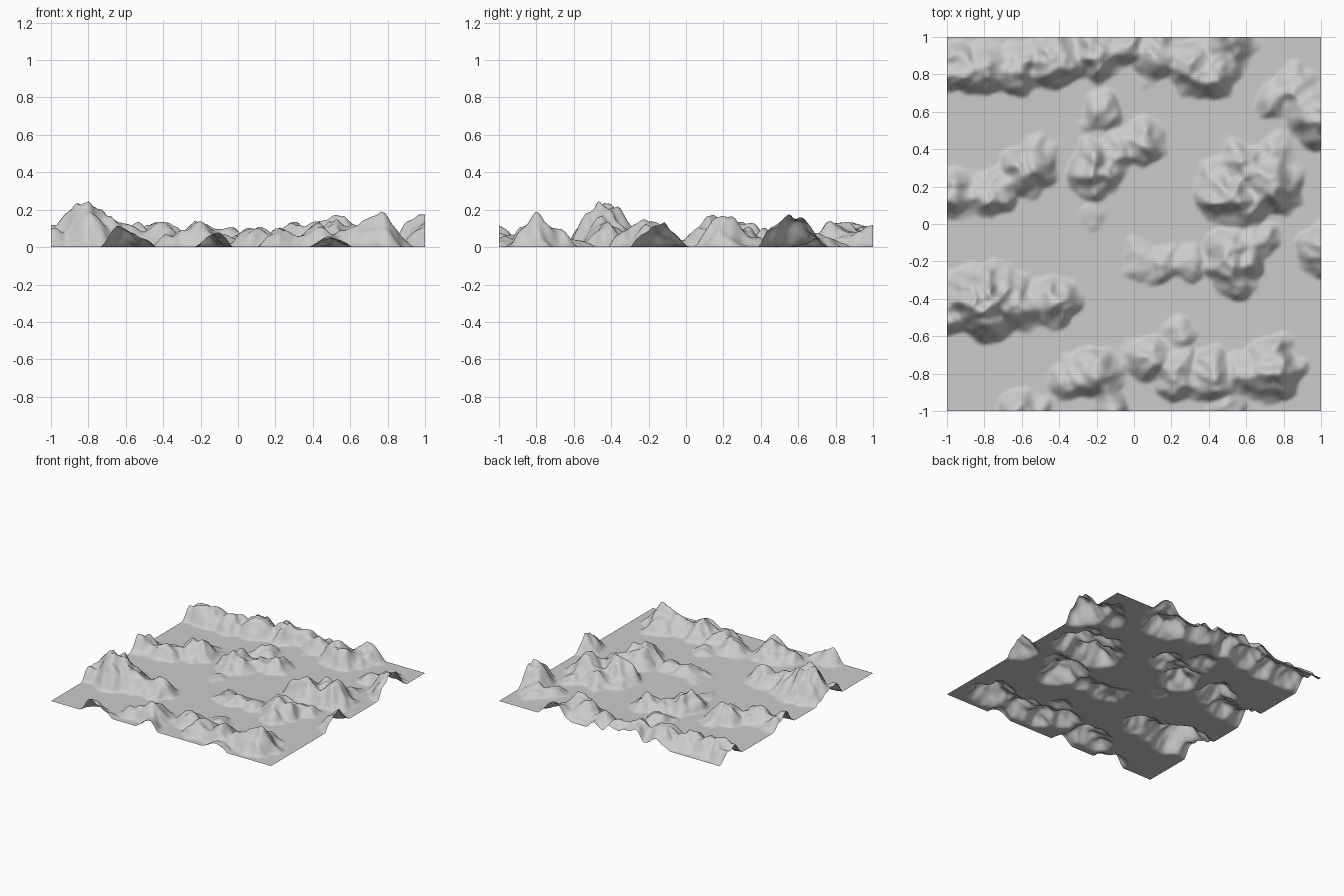
import bpy, bmesh
from mathutils import Vector, noise

# peaks of each range: x, y, height (footprint follows from the height)
PEAKS = [
    # north ridge
    (-.93, .82, .12), (-.78, .82, .12), (-.6, .82, .12), (-.42, .86, .13), (-.2, .9, .13),
    (-.05, .93, .10), (.12, .88, .10), (.3, .83, .12), (.44, .80, .12), (.5, .97, .11),
    # north-east and east edge
    (.98, .56, .16), (.89, .72, .07), (.76, .65, .05), (1, -.15, .12),
    # east island
    (.46, .14, .12), (.56, .12, .14), (.74, .2, .15), (.58, .3, .10), (.76, .34, .06),
    # centre-east ridge
    (.53, -.2, .14), (.55, -.33, .07), (.66, -.09, .07), (.3, -.24, .05), (.16, -.24, .06),
    (.03, -.2, .05),
    # centre island
    (-.2, .28, .13), (-.08, .38, .06), (.05, .43, .09), (-.16, .58, .07), (-.24, .04, .03),
    # west range
    (-.96, .14, .11), (-.75, .15, .10), (-.57, .27, .12), (-.52, .39, .05),
    # south-west massif
    (-.8, -.44, .21), (-.97, -.48, .10), (-.6, -.43, .11), (-.42, -.43, .12),
    # south ridge
    (-.34, -.84, .08), (-.2, -.82, .12), (-.13, -.98, .07), (.07, -.73, .10), (.25, -.6, .05),
    (.24, -.81, .10), (.42, -.83, .11), (.6, -.82, .10), (.75, -.79, .155),
    (.5, -1, .06), (-.6, -1.02, .10),
]
N = 160


def height(x, y):
    # warp the outlines, blend the peaks, then carve gullies
    p = Vector((x, y, 0))
    w = noise.noise_vector(p * 7) * .035 + noise.noise_vector(p * 14) * .022
    total = 0
    for px, py, h in PEAKS:
        r = .095 + .72 * h
        dy = y + w.y - py
        dy *= .88 if dy > 0 else 1.1
        t = ((x + w.x - px) ** 2 + dy ** 2) / r ** 2
        if t < 1:
            total += (h * 1.08 * (1 - t) ** 2) ** 2.5
    base = total ** .4
    ridge = .25 - abs(noise.noise(p * 9 + Vector((3, 1, 5))))
    fine = noise.noise(p * 18)
    cut = max(.002, .010 + .03 * noise.noise(p * 8 + Vector((7, 2, 0))))
    return max(0, base * (1 + .5 * ridge + .15 * fine) - cut)


# terrain sheet
bm = bmesh.new()
bmesh.ops.create_grid(bm, x_segments=N, y_segments=N, size=1)
for v in bm.verts:
    v.co.z = height(v.co.x, v.co.y)
for f in bm.faces:
    f.smooth = True
mesh = bpy.data.meshes.new("terrain")
bm.to_mesh(mesh)
bm.free()
terrain = bpy.data.objects.new("terrain", mesh)
bpy.context.collection.objects.link(terrain)
